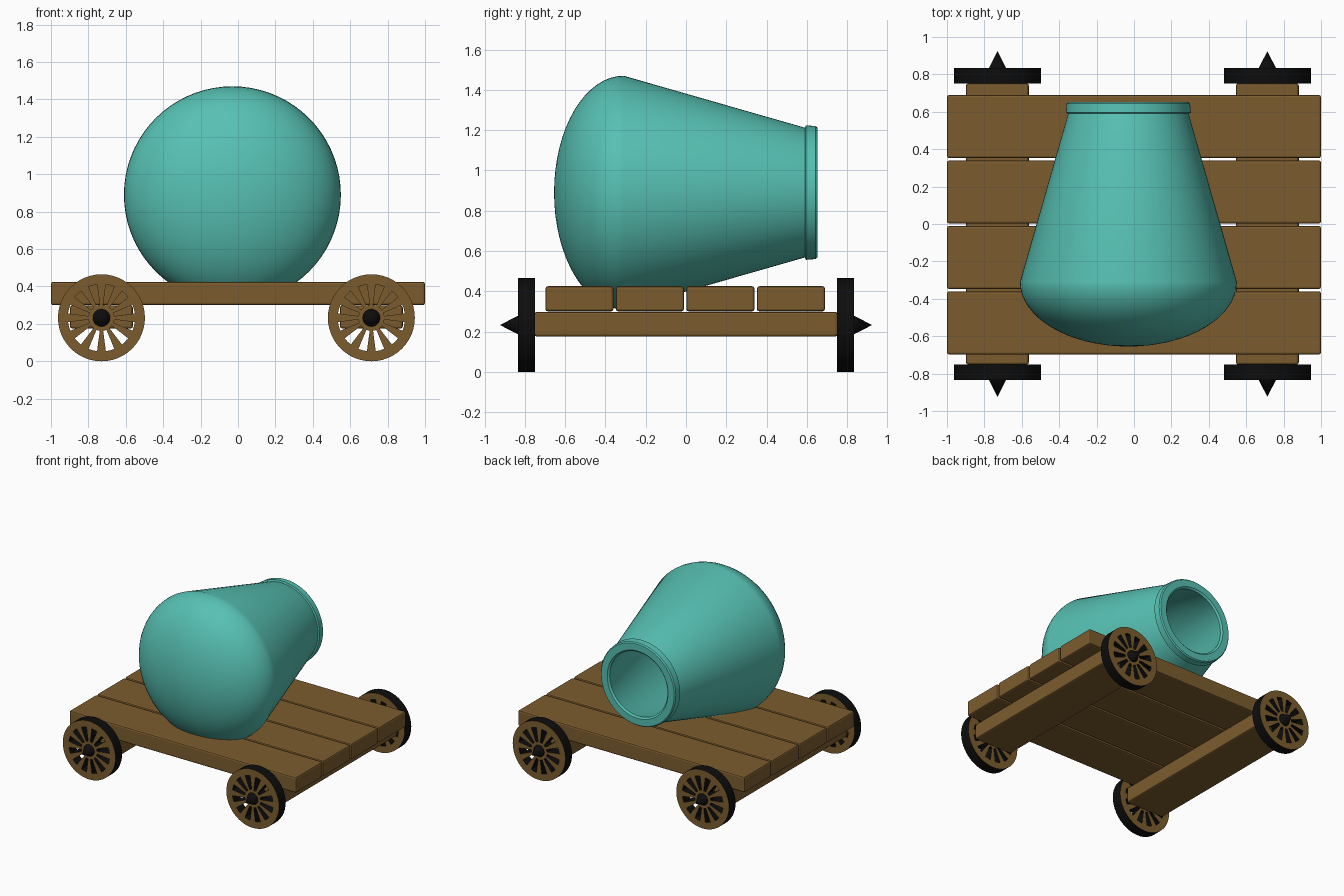
import bpy, bmesh, math
from mathutils import Vector

cube = bpy.data.objects.get("Cube")
if cube:
    bpy.data.objects.remove(cube, do_unlink=True)


def material(name, rgb):
    m = bpy.data.materials.new(name)
    m.use_nodes = True
    m.diffuse_color = (*rgb, 1)
    bsdf = next(n for n in m.node_tree.nodes if n.type == "BSDF_PRINCIPLED")
    bsdf.inputs["Base Color"].default_value = (*rgb, 1)
    bsdf.inputs["Roughness"].default_value = 0.8
    return m


teal = material("teal_paint", (0.095, 0.53, 0.45))
wood = material("brown_wood", (0.2, 0.107, 0.027))
black = material("black_iron", (0.004, 0.004, 0.004))


def make_object(name, bm, mats, smooth=None):
    bmesh.ops.recalc_face_normals(bm, faces=bm.faces)
    mesh = bpy.data.meshes.new(name)
    bm.to_mesh(mesh)
    bm.free()
    for m in mats:
        mesh.materials.append(m)
    ob = bpy.data.objects.new(name, mesh)
    bpy.context.collection.objects.link(ob)
    if smooth:
        bpy.ops.object.select_all(action="DESELECT")
        ob.select_set(True)
        bpy.context.view_layer.objects.active = ob
        bpy.ops.object.shade_smooth_by_angle(angle=math.radians(smooth))
    return ob


def timber(name, low, high):
    """Board with softened edges between two corners."""
    low, high = Vector(low), Vector(high)
    bm = bmesh.new()
    bmesh.ops.create_cube(bm, size=1)
    bmesh.ops.scale(bm, vec=high - low, verts=bm.verts)
    bmesh.ops.translate(bm, vec=(low + high) / 2, verts=bm.verts)
    ob = make_object(name, bm, [wood])
    bevel = ob.modifiers.new("soft_edges", "BEVEL")
    bevel.width = 0.012
    bevel.segments = 2


# Barrel: hollow turned body, domed breech, tapered to a lipped mouth
def dome(depth, radius, y, steps=16):
    return [(y - depth * math.cos(a), radius * math.sin(a))
            for a in (math.pi / 2 * i / steps for i in range(steps + 1))]


outer = dome(0.345, 0.58, -0.31)
lip = [(0.59, 0.322), (0.595, 0.334), (0.643, 0.33), (0.652, 0.322),
       (0.652, 0.268), (0.64, 0.255)]
inner = dome(0.28, 0.5, -0.31)[::-1]
bm = bmesh.new()
verts = [bm.verts.new((0, y, r)) for y, r in outer + lip + inner]
edges = [bm.edges.new(pair) for pair in zip(verts, verts[1:])]
bmesh.ops.spin(bm, geom=verts + edges, axis=(0, 1, 0), cent=(0, 0, 0),
               angle=math.tau, steps=72, use_duplicate=False)
bmesh.ops.remove_doubles(bm, verts=bm.verts, dist=0.0005)
bmesh.ops.translate(bm, vec=(-0.03, 0, 0.89), verts=bm.verts)
make_object("barrel", bm, [teal], 35)

# Deck planks
for i in range(4):
    y = -0.698 + i * 0.35
    timber(f"deck_plank_{i + 1}", (-1, y, 0.3), (1, y + 0.338, 0.425))

# Wheels: spoked disc, brown on its two faces and black on every edge
HUB, GAP, RIM = 0.07, 0.18, 0.2325


def wheel(name, x, side):
    bm = bmesh.new()
    count = 48
    rings = []
    for r in (HUB, GAP, RIM):
        ring = []
        for i in range(count):
            a = math.tau * (i - 1) / count
            ring.append(bm.verts.new((r * math.cos(a), 0, r * math.sin(a))))
        rings.append(ring)
    bm.faces.new(rings[0])
    for i in range(count):
        j = (i + 1) % count
        bands = [1] if i % 4 > 1 else [0, 1]
        for b in bands:
            a, c = rings[b], rings[b + 1]
            bm.faces.new((a[i], c[i], c[j], a[j]))
    extruded = bmesh.ops.extrude_face_region(bm, geom=bm.faces[:], use_keep_orig=True)
    moved = [v for v in extruded["geom"] if isinstance(v, bmesh.types.BMVert)]
    bmesh.ops.translate(bm, vec=(0, 0.083 * side, 0), verts=moved)
    bmesh.ops.translate(bm, vec=(x, 0.75 * side, RIM), verts=bm.verts)
    bm.normal_update()
    for f in bm.faces:
        f.material_index = 0 if abs(f.normal.y) > 0.5 else 1
    make_object(name, bm, [wood, black], 30)


# Pointed iron hub cap
def hub_cap(name, x, side):
    bm = bmesh.new()
    count = 32
    tip = bm.verts.new((x, 0.924 * side, RIM))
    ring = [bm.verts.new((x + 0.048 * math.cos(math.tau * i / count), 0.83 * side,
                          RIM + 0.048 * math.sin(math.tau * i / count)))
            for i in range(count)]
    bm.faces.new(ring)
    for i in range(count):
        bm.faces.new((ring[i], ring[(i + 1) % count], tip))
    make_object(name, bm, [black], 40)


# Axle beams with a wheel at each end
for label, x in (("right", -0.73), ("left", 0.713)):
    timber(f"{label}_axle_beam", (x - 0.168, -0.752, 0.175), (x + 0.168, 0.752, 0.298))
    for end, side in (("front", -1), ("back", 1)):
        wheel(f"{end}_{label}_wheel", x, side)
        hub_cap(f"{end}_{label}_hub_cap", x, side)
